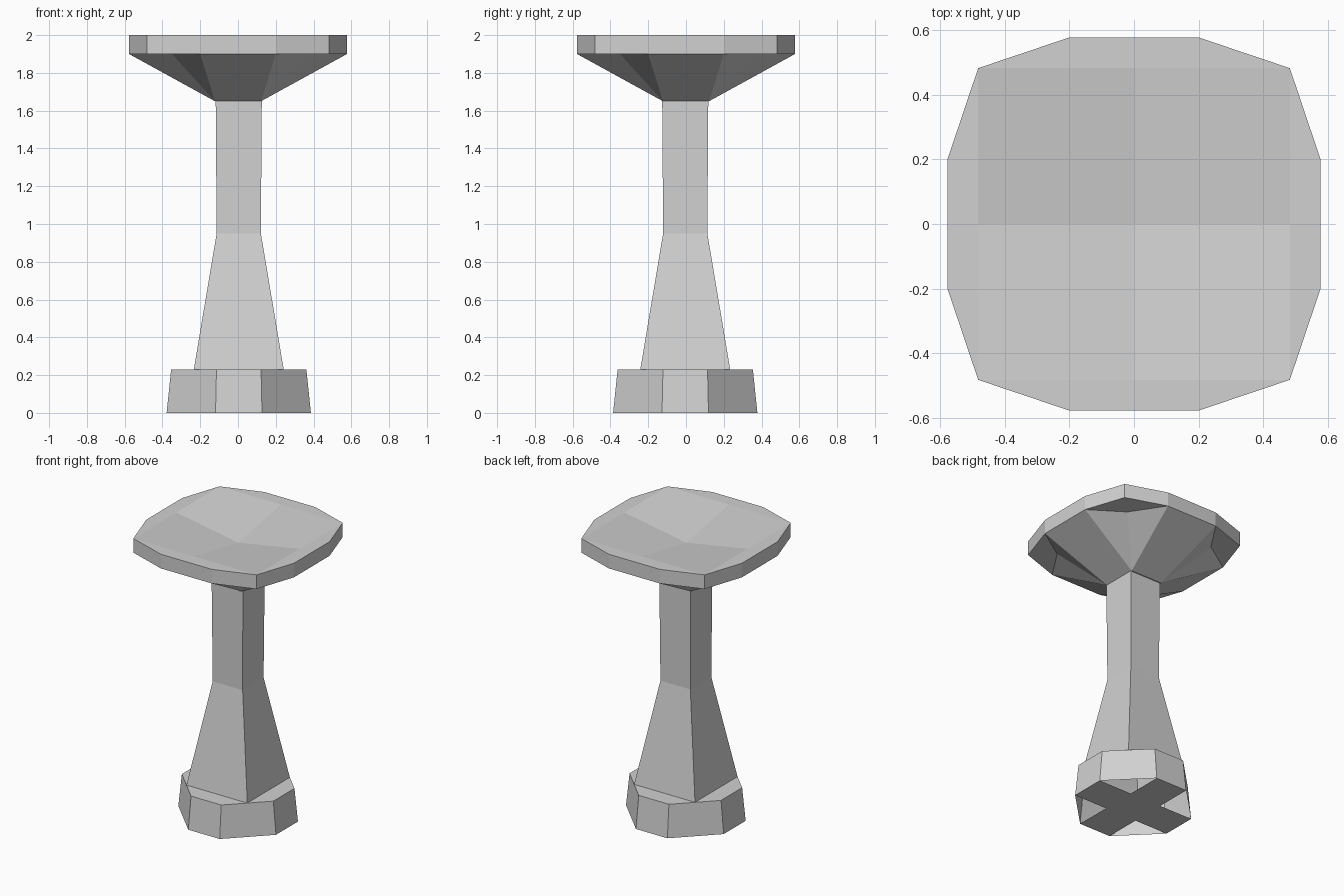
import bpy
import bmesh

cube = bpy.data.objects.get("Cube")
if cube:
    bpy.data.objects.remove(cube)

GREY = 0.64
grey = bpy.data.materials.new("light_grey")
grey.use_nodes = True
grey.diffuse_color = (GREY, GREY, GREY, 1)
grey.node_tree.nodes["Principled BSDF"].inputs["Base Color"].default_value = (GREY, GREY, GREY, 1)

SHIFT = 0.004          # column and foot sit slightly off centre
FLOOR, FOOT_TOP, WAIST, NECK, RIM_LOW, RIM_TOP = 0, 0.23, 0.95, 1.65, 1.9, 2.0
NECK_HALF, FOOT_HALF = 0.122, 0.238


def at(point, z):
    return (point[0], point[1], z)


def shifted(x, y, z):
    return (x + SHIFT, y - SHIFT, z)


def turned(point, k):
    """Quarter-turn a point k times about the upright axis."""
    x, y, z = point
    for _ in range(k):
        x, y = -y, x
    return (x, y, z)


def make_part(name, quarter_faces, whole_faces=(), offset=False):
    """Repeat one quarter of faces four times and weld them together."""
    bm = bmesh.new()
    faces = [[turned(p, k) for p in f] for k in range(4) for f in quarter_faces]
    for face in faces + list(whole_faces):
        points = [shifted(*p) for p in face] if offset else face
        bm.faces.new([bm.verts.new(p) for p in points])
    bmesh.ops.remove_doubles(bm, verts=bm.verts, dist=0.001)
    mesh = bpy.data.meshes.new(name)
    bm.to_mesh(mesh)
    bm.free()
    mesh.materials.append(grey)
    obj = bpy.data.objects.new(name, mesh)
    bpy.context.collection.objects.link(obj)
    return obj


# Dished top: twelve-sided rim, shallow bowl above, tapered underside
a, b, c, d = (-0.2, -0.577), (0.2, -0.577), (0.482, -0.482), (0.577, -0.2)
c_left = (-c[0], c[1])
front_mid, right_mid = (0, c[1], RIM_TOP), (c[0], 0, RIM_TOP)
hollow = (0, 0, 1.915)
inner = (0.35, -0.35, RIM_LOW)
neck_l = (-NECK_HALF, -NECK_HALF, NECK)
neck_r = (NECK_HALF, -NECK_HALF, NECK)
low = [at(p, RIM_LOW) for p in (a, b, c, d)]
top = [at(p, RIM_TOP) for p in (a, b, c, d)]
seat_faces = [[low[i], low[i + 1], top[i + 1], top[i]] for i in range(3)]
seat_faces += [
    [at(c_left, RIM_TOP), top[0], top[1], top[2], front_mid],
    [front_mid, top[2], right_mid, hollow],
    [low[1], low[0], neck_l, neck_r],
    [low[3], low[2], low[1], inner],
    [low[1], neck_r, inner],
    [inner, neck_r, low[3]],
]
make_part("dished_top", seat_faces)

# Square column: straight neck above a flared lower half
rings = [(FOOT_TOP, FOOT_HALF), (WAIST, 0.117), (NECK, NECK_HALF)]
column_faces = [
    [(-h0, -h0, z0), (h0, -h0, z0), (h1, -h1, z1), (-h1, -h1, z1)]
    for (z0, h0), (z1, h1) in zip(rings, rings[1:])
]
make_part("column", column_faces, offset=True)


# Eight-sided foot with a cross-shaped sole, open between the arms
def foot_ring(w, r, z):
    return [(-w, -r, z), (w, -r, z), (r, -w, z)]


W = 0.123
sole = foot_ring(W, 0.382, FLOOR)
rim = foot_ring(0.118, 0.358, FOOT_TOP)
foot_faces = [[sole[i], sole[i + 1], rim[i + 1], rim[i]] for i in range(2)]
foot_faces += [
    [rim[0], rim[1], (FOOT_HALF, -FOOT_HALF, FOOT_TOP), (-FOOT_HALF, -FOOT_HALF, FOOT_TOP)],
    [sole[1], sole[0], (-W, -W, FLOOR), (W, -W, FLOOR)],
]
sole_centre = [(W, -W, FLOOR), (-W, -W, FLOOR), (-W, W, FLOOR), (W, W, FLOOR)]
make_part("foot", foot_faces, [sole_centre], offset=True)
